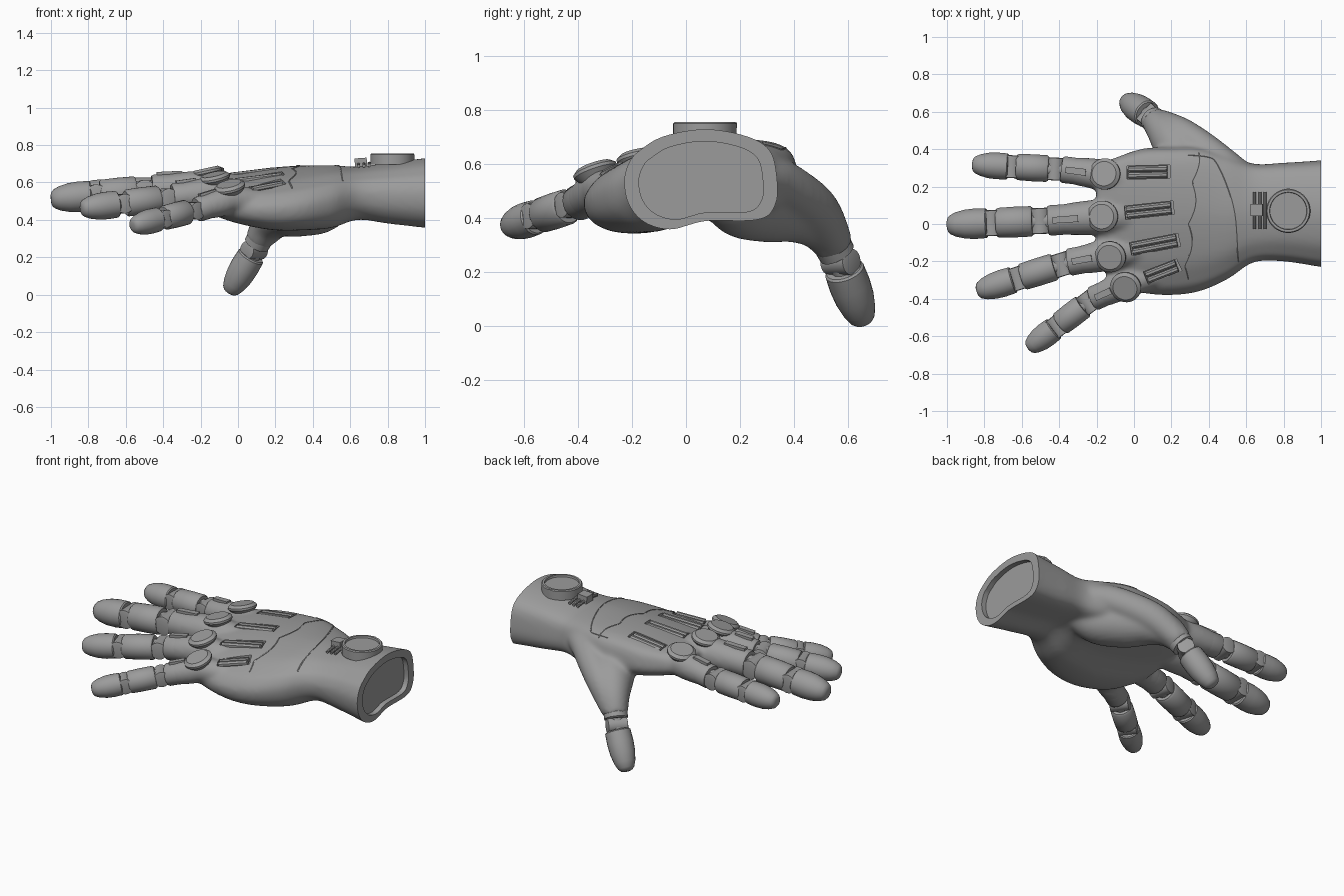
import bpy, bmesh, math
from mathutils import Vector
from mathutils.bvhtree import BVHTree

if "Cube" in bpy.data.objects:
    bpy.data.objects.remove(bpy.data.objects["Cube"])

grey = bpy.data.materials.new("plain_grey")
grey.use_nodes = True
grey.diffuse_color = (0.33, 0.33, 0.33, 1)
grey.node_tree.nodes["Principled BSDF"].inputs["Base Color"].default_value = (0.33, 0.33, 0.33, 1)
parts = []


def spline(pts, n, closed=False):
    """Resample a list of tuples as a smooth curve."""
    m, out = len(pts), []
    for i in range(m if closed else m - 1):
        quad = [pts[j % m] if closed else pts[max(0, min(m - 1, j))] for j in range(i - 1, i + 3)]
        for k in range(n):
            t = k / n
            out.append(tuple(0.5 * (2 * b + (c - a) * t + (2 * a - 5 * b + 4 * c - d) * t * t
                                    + (3 * b - a - 3 * c + d) * t ** 3) for a, b, c, d in zip(*quad)))
    return out if closed else out + [tuple(pts[-1])]


def loft(bm, rings):
    """Skin closed rings of points and cap both ends."""
    loops = [[bm.verts.new(p) for p in ring] for ring in rings]
    for a, b in zip(loops, loops[1:]):
        for i in range(len(a)):
            j = (i + 1) % len(a)
            bm.faces.new((a[i], a[j], b[j], b[i]))
    bm.faces.new(loops[0])
    bm.faces.new(loops[-1])


def tube(bm, stations, sides=24, axis=None):
    """Loft round rings of (point, radius) along a path."""
    pts = [Vector(p) for p, r in stations]
    rings = []
    for i, (p, r) in enumerate(stations):
        d = axis or (pts[min(i + 1, len(pts) - 1)] - pts[max(i - 1, 0)])
        d = Vector(d).normalized()
        ref = Vector((0, 0, 1)) if abs(d.z) < 0.9 else Vector((1, 0, 0))
        u = d.cross(ref).normalized()
        v = u.cross(d)
        turn = [math.tau * (k + 0.5) / sides for k in range(sides)]
        rings.append([pts[i] + (u * math.cos(a) + v * math.sin(a)) * r for a in turn])
    loft(bm, rings)


def finish(name, bm):
    bmesh.ops.recalc_face_normals(bm, faces=bm.faces)
    me = bpy.data.meshes.new(name)
    bm.to_mesh(me)
    bm.free()
    ob = bpy.data.objects.new(name, me)
    bpy.context.scene.collection.objects.link(ob)
    me.materials.append(grey)
    parts.append(ob)
    return ob


def make_tube(name, stations, sides=24, axis=None):
    bm = bmesh.new()
    tube(bm, stations, sides, axis)
    return finish(name, bm)


def bake(ob):
    """Turn the modified shape into a plain mesh."""
    dg = bpy.context.evaluated_depsgraph_get()
    me = bpy.data.meshes.new_from_object(ob.evaluated_get(dg))
    ob.modifiers.clear()
    ob.data = me


def carve(ob, cutter):
    mod = ob.modifiers.new("carve", 'BOOLEAN')
    mod.operation, mod.object, mod.solver = 'DIFFERENCE', cutter, 'EXACT'
    bake(ob)
    parts.remove(cutter)
    bpy.data.objects.remove(cutter)


# Wrist cross-section, in the range -1 to 1
section = spline([(-.8, .57), (-.5, .85), (.05, 1), (.6, .86), (.91, .57), (1, 0), (.98, -.5), (.77, -.8),
                  (.1, -.82), (-.14, -.9), (-.41, -1), (-.73, -.86), (-.94, -.5), (-1, 0), (-.92, .38)], 4, True)


def slab(bm, stations):
    """Loft the wrist section through (x, y0, y1, z0, z1, tilt) stations."""
    loft(bm, [[(x, (a + b) / 2 + u * (b - a) / 2, (c + d) / 2 + v * (d - c) / 2 + u * tilt)
               for u, v in section] for x, a, b, c, d, tilt in stations])


# Fingers: knuckle, end of first segment, tip, radius, knuckle cap tilt, tendon slot ends
fingers = {
    "index": ((-.14, .26, .578), (-.385, .292, .56), (-.865, .318, .54), .072, .1, (-.04, .275), (.19, .28)),
    "middle": ((-.15, .04, .572), (-.46, .018, .56), (-1, -.005, .51), .082, 0, (-.05, .06), (.21, .088)),
    "ring": ((-.11, -.16, .55), (-.35, -.205, .52), (-.84, -.36, .46), .074, -.2, (-.02, -.135), (.24, -.085)),
    "little": ((-.03, -.315, .51), (-.22, -.4, .455), (-.565, -.665, .368), .067, -.34, (.06, -.29), (.24, -.22)),
}

# Palm, wrist and thumb base merged into one skin
bm = bmesh.new()
slab(bm, spline([
    (1.06, -.235, .345, .35, .735, 0), (1, -.23, .338, .357, .73, 0), (.8, -.2, .325, .38, .705, 0),
    (.64, -.205, .32, .4, .685, 0), (.5, -.295, .37, .365, .69, .02), (.35, -.36, .41, .365, .682, .045),
    (.2, -.38, .41, .37, .668, .055), (.05, -.37, .4, .395, .648, .055),
    (-.08, -.33, .36, .43, .628, .05), (-.2, -.21, .31, .48, .61, .04)], 5))
thumb_path = [(.56, .14, .5, .09), (.45, .2, .465, .135), (.32, .3, .455, .145), (.23, .41, .43, .125),
              (.16, .5, .37, .095), (.105, .555, .285, .07)]
thumb_web = [(.6, .24, .54, .075), (.48, .32, .54, .088), (.36, .41, .49, .09), (.24, .485, .42, .09),
             (.13, .545, .315, .073)]
for path in (thumb_path, thumb_web):
    tube(bm, [(s[:3], s[3]) for s in spline(path, 4)])
for knuckle, end, tip, r, *rest in fingers.values():
    k, e = Vector(knuckle), Vector(end)
    tube(bm, [(k + Vector((.25, (.04 - k.y) * .2, -.02)), r * .9), (k, r * 1.14),
              (k.lerp(e, .3), r * 1.14), (k.lerp(e, .6), r * 1.06), (k.lerp(e, .85), r * .95)])
palm = finish("palm_and_wrist", bm)
mod = palm.modifiers.new("merge", 'REMESH')
mod.mode, mod.voxel_size = 'VOXEL', .013
mod = palm.modifiers.new("soften", 'SMOOTH')
mod.factor, mod.iterations = .5, 10
bake(palm)

# Flat wrist end with a shallow recess
bm = bmesh.new()
bmesh.ops.create_cube(bm, size=1)
bmesh.ops.translate(bm, verts=bm.verts, vec=(1.5, 0, .5))
carve(palm, finish("wrist_trim", bm))
bm = bmesh.new()
slab(bm, [(.968, -.175, .285, .395, .685, 0), (1.1, -.175, .285, .395, .685, 0)])
carve(palm, finish("wrist_recess", bm))

skin = BVHTree.FromObject(palm, bpy.context.evaluated_depsgraph_get())


def on_top(x, y, lift=0):
    hit = skin.ray_cast(Vector((x, y, 2)), Vector((0, 0, -1)))[0]
    return Vector((x, y, (hit.z if hit else .6) + lift))


# Tendon slots and the paired bars lying in them
slots = bmesh.new()
for name, data in fingers.items():
    a, b = on_top(*data[5]), on_top(*data[6])
    rise = Vector((0, 0, .012))
    tube(slots, [(a + rise, .05), (b + rise, .05)], 4)
    d = (b - a).normalized() * .012
    side = d.cross(Vector((0, 0, 1))).normalized() * .017
    for s in (side - rise, -side - rise):
        make_tube(name + "_tendon_bar", [(a + d + s, .017), (b - d + s, .017)], 8)
carve(palm, finish("slot_cutter", slots))


def hinge(name, a, b, r):
    """Link between two segments with a crosswise pin."""
    a, b = Vector(a), Vector(b)
    d = (b - a).normalized()
    s = d.cross(Vector((0, 0, 1))).normalized() * r * .85
    m = (a + b) / 2
    make_tube(name + "_link", [(a - d * .03, r * .65), (b + d * .03, r * .65)], 16)
    make_tube(name + "_pin", [(m - s, r * .55), (m - s * .95, r * .7), (m + s * .95, r * .7), (m + s, r * .55)])


def fingertip(name, a, b, r):
    a, b = Vector(a), Vector(b)
    shape = [(0, .88), (.03, .97), (.3, 1.0), (.55, .95), (.78, .8), (.92, .62), (.975, .46), (1, .26)]
    make_tube(name, [(a.lerp(b, t), r * f) for t, f in shape])


for name, (knuckle, end, tip, r, lean, *rest) in fingers.items():
    k, e, t = Vector(knuckle), Vector(end), Vector(tip)
    p, q, s = e.lerp(t, .15), e.lerp(t, .51), e.lerp(t, .6)
    # First segment sleeve with a plate on top
    make_tube(name + "_base_sleeve", [(k.lerp(e, .55), r * .99), (e.lerp(k, .04), r), (e, r * .92)])
    up = Vector((0, 0, r - .004))
    make_tube(name + "_base_plate", [(k.lerp(e, .48) + up, .026), (k.lerp(e, .92) + up, .024)], 4)
    # Middle segment, tip and hinges
    make_tube(name + "_middle_segment", [(p, r * .9), (p.lerp(q, .06), r), (p.lerp(q, .5), r * 1.01),
                                         (p.lerp(q, .94), r * .98), (q, r * .88)])
    fingertip(name + "_tip", s, t, r)
    hinge(name + "_first_joint", e, p, r)
    hinge(name + "_second_joint", q, s, r)
    # Bevelled knuckle cap
    n = Vector((-.22, lean, 1)).normalized()
    c = k + n * (r * 1.08)
    make_tube(name + "_knuckle_cap", [(c - n * .045, .055), (c - n * .008, .084), (c + n * .004, .084),
                                      (c + n * .018, .066)], 28, n)

# Thumb end
make_tube("thumb_collar", [((.125, .535, .315), .07), ((.1, .56, .27), .069), ((.098, .562, .266), .06)])
hinge("thumb_joint", (.1, .56, .27), (.072, .586, .205), .07)
fingertip("thumb_tip", (.072, .586, .21), (-.047, .66, .011), .077)

# Round wrist dial with raised rim, crown and ribbed clasp
dial = (.825, .07)
make_tube("wrist_dial", [((*dial, z), r) for z, r in
                         [(.695, .118), (.75, .118), (.756, .113), (.756, .1), (.744, .098)]], 48, (0, 0, 1))
make_tube("dial_crown", [((.825, .17, .744), .014), ((.825, .19, .744), .014)], 4)
for i in range(3):
    x = .645 + i * .028
    make_tube("clasp_rib", [(on_top(x, -.025 + j * .0325, .012), .009) for j in range(7)], 10)
make_tube("clasp_block", [(on_top(.625, .075, .012), .045), (on_top(.69, .075, .012), .045)], 4)


# Panel seams on the back of the hand
def seam(name, path):
    make_tube(name, [(on_top(x, y), .004) for x, y in path], 6)


seam("scalloped_seam", [(.29 + .09 * y + .03 * abs(math.sin(y * 14)), y) for y in
                        [.38 - i * .0165 for i in range(42)]])
seam("cuff_seam", spline([(.29, .37), (.39, .36), (.44, .33), (.5, .2), (.54, .05), (.555, -.15), (.56, -.2)], 6))

# Smooth shading with sharp edges kept
bpy.ops.object.select_all(action='DESELECT')
for ob in parts:
    ob.select_set(True)
bpy.context.view_layer.objects.active = palm
bpy.ops.object.shade_smooth_by_angle(angle=math.radians(35))
